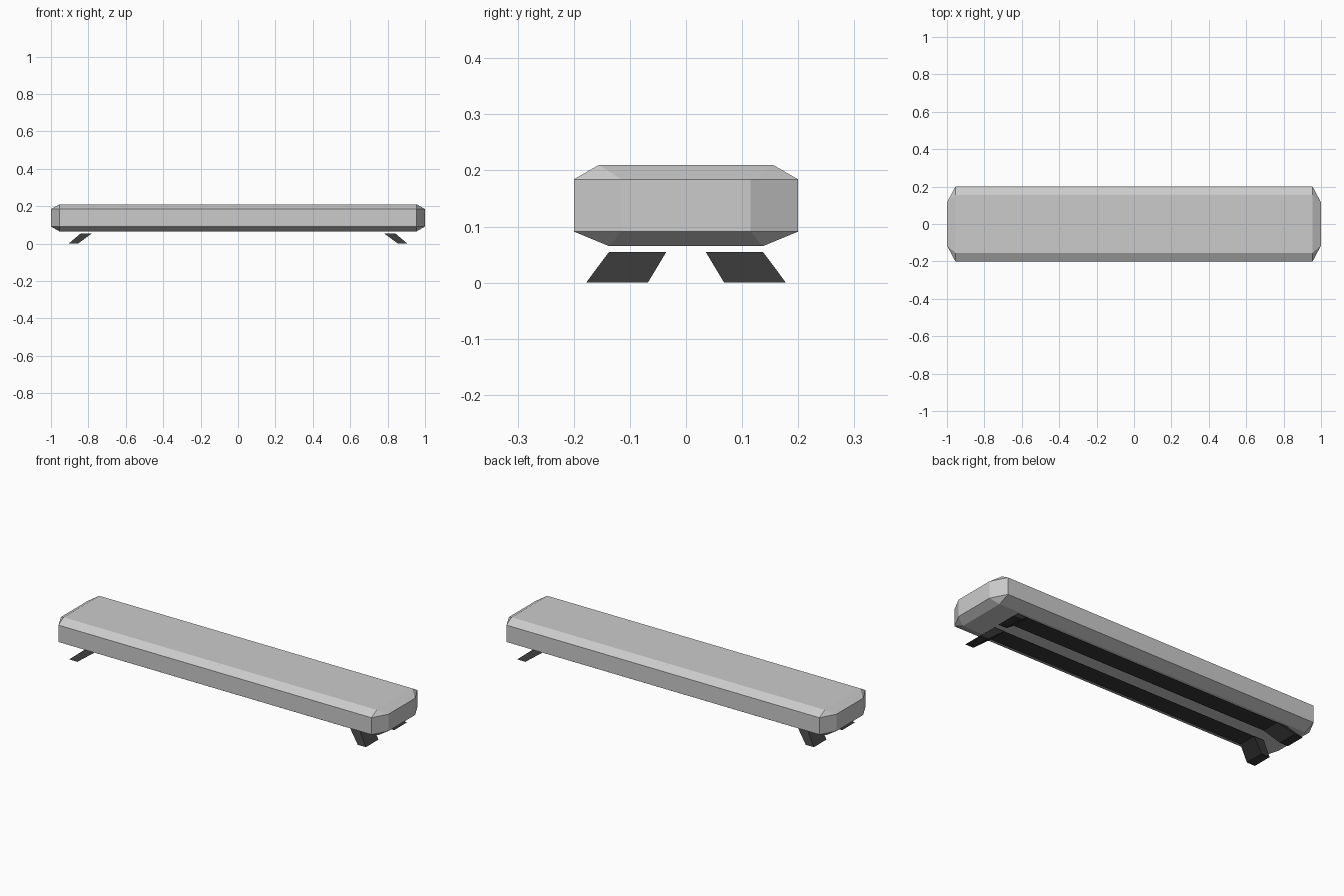
import bpy, bmesh

if "Cube" in bpy.data.objects:
    bpy.data.objects.remove(bpy.data.objects["Cube"])


def material(name, v):
    m = bpy.data.materials.new(name)
    m.diffuse_color = (v, v, v, 1)
    m.use_nodes = True
    m.node_tree.nodes["Principled BSDF"].inputs["Base Color"].default_value = m.diffuse_color
    return m


def make(name, mat, build):
    bm = bmesh.new()
    build(bm)
    bmesh.ops.recalc_face_normals(bm, faces=bm.faces)
    me = bpy.data.meshes.new(name)
    bm.to_mesh(me)
    bm.free()
    me.materials.append(mat)
    ob = bpy.data.objects.new(name, me)
    bpy.context.collection.objects.link(ob)
    return ob


grey = material("light grey", 0.6)
dark = material("dark grey", 0.04)


# Seat slab: octagonal band between a top and a bottom rectangle
def slab(bm):
    quadrants = ((1, 1), (-1, 1), (-1, -1), (1, -1))

    def rect(x, y, z):
        return [bm.verts.new((sx * x, sy * y, z)) for sx, sy in quadrants]

    def octagon(z):
        ring = []
        for sx, sy in quadrants:
            pts = [(1.0, 0.115), (0.955, 0.2)]
            if sx * sy < 0:
                pts.reverse()
            ring += [bm.verts.new((sx * x, sy * y, z)) for x, y in pts]
        return ring

    top, bottom = rect(0.955, 0.155, 0.21), rect(0.955, 0.137, 0.065)
    upper, lower = octagon(0.184), octagon(0.091)
    for i in range(8):
        j = (i + 1) % 8
        bm.faces.new((lower[i], lower[j], upper[j], upper[i]))
    for cap, ring in ((top, upper), (bottom, lower)):
        bm.faces.new(cap)
        for i in range(4):
            a, b, n = ring[2 * i], ring[2 * i + 1], ring[(2 * i + 2) % 8]
            bm.faces.new((a, b, cap[i]))
            bm.faces.new((b, n, cap[(i + 1) % 4], cap[i]))


make("seat_slab", grey, slab)


# Support: flat strip under the slab with a splayed foot at each end
def support(side):
    def build(bm):
        def quad(x0, x1, y0, y1, z):
            return [bm.verts.new((x, side * y, z))
                    for x, y in ((x0, y0), (x1, y0), (x1, y1), (x0, y1))]

        tops = []
        for s in (-1, 1):
            t = quad(s * 0.78, s * 0.84, 0.035, 0.137, 0.055)
            b = quad(s * 0.855, s * 0.905, 0.068, 0.178, 0.0)
            bm.faces.new(t)
            bm.faces.new(b)
            for i in range(4):
                j = (i + 1) % 4
                bm.faces.new((t[i], t[j], b[j], b[i]))
            tops.append(t)
        l, r = tops
        bm.faces.new((l[0], r[0], r[3], l[3]))
    return build


for side, label in ((-1, "front"), (1, "back")):
    make(label + "_support", dark, support(side))
